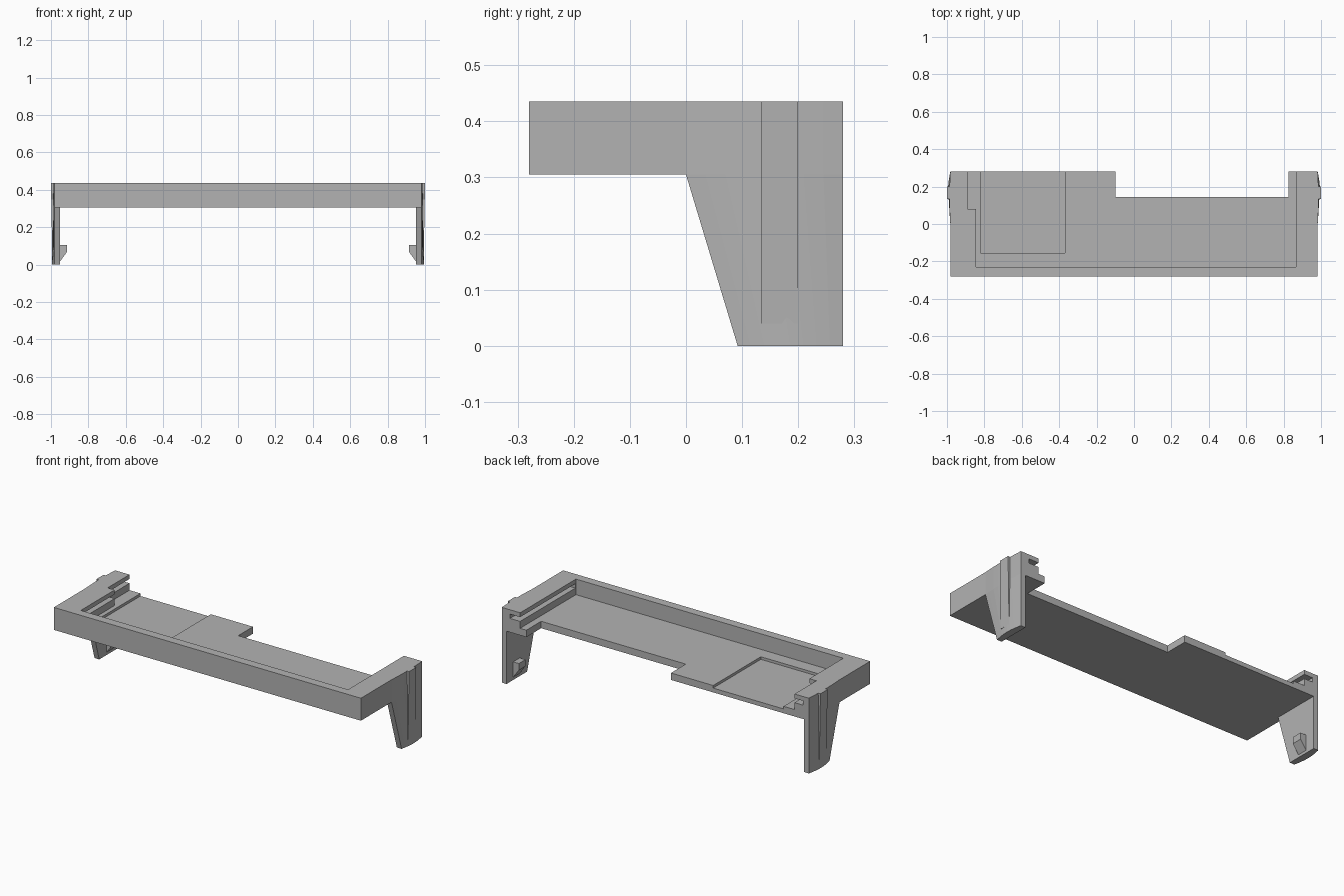
import bpy, bmesh, math
from mathutils import Vector

if "Cube" in bpy.data.objects:
    bpy.data.objects.remove(bpy.data.objects["Cube"], do_unlink=True)

grey = bpy.data.materials.new("matte_grey")
grey.use_nodes = True
colour = (0.45, 0.45, 0.45, 1)
grey.diffuse_color = colour
grey.node_tree.nodes["Principled BSDF"].inputs["Base Color"].default_value = colour

BASE, FLOOR, TOP = 0.305, 0.345, 0.435
SIDE, FRONT, BACK = 0.982, -0.28, 0.28
BEYOND = 0.4


def loft(name, rings):
    """Closed solid through rings of equal point count."""
    bm = bmesh.new()
    loops = [[bm.verts.new(p) for p in ring] for ring in rings]
    n = len(loops[0])
    bm.faces.new(loops[0])
    bm.faces.new(loops[-1])
    for a, b in zip(loops, loops[1:]):
        for i in range(n):
            j = (i + 1) % n
            bm.faces.new((a[i], a[j], b[j], b[i]))
    bmesh.ops.recalc_face_normals(bm, faces=bm.faces)
    mesh = bpy.data.meshes.new(name)
    bm.to_mesh(mesh)
    bm.free()
    mesh.materials.append(grey)
    obj = bpy.data.objects.new(name, mesh)
    bpy.context.collection.objects.link(obj)
    return obj


def slab(name, outline, z0, z1):
    return loft(name, [[(x, y, z) for x, y in outline] for z in (z0, z1)])


def block(name, x0, x1, y0, y1, z0, z1):
    return slab(name, [(x0, y0), (x1, y0), (x1, y1), (x0, y1)], z0, z1)


def carve(target, cutter):
    cutter.hide_render = True
    mod = target.modifiers.new("cut", 'BOOLEAN')
    mod.operation = 'DIFFERENCE'
    mod.solver = 'EXACT'
    mod.object = cutter
    bpy.context.view_layer.objects.active = target
    bpy.ops.object.modifier_apply(modifier=mod.name)
    bpy.data.objects.remove(cutter, do_unlink=True)


# Tray with a notched rear edge
tray = slab("tray", [(-SIDE, FRONT), (SIDE, FRONT), (SIDE, BACK), (0.825, BACK),
                     (0.825, 0.145), (-0.1, 0.145), (-0.1, BACK), (-SIDE, BACK)], BASE, TOP)

# Main hollow, open at the rear
carve(tray, slab("hollow_cutter", [(-0.845, -0.23), (0.865, -0.23), (0.865, BEYOND),
                                   (-0.89, BEYOND), (-0.89, 0.08), (-0.845, 0.08)], FLOOR, 0.5))
# Shallow recess in the floor
carve(tray, block("recess_cutter", -0.82, -0.37, -0.155, BEYOND, 0.33, 0.37))
# Sliding grooves in the side walls
carve(tray, block("groove_cutter_left", 0.8, 0.93, -0.225, BEYOND, 0.385, 0.41))
carve(tray, block("groove_cutter_right", -0.945, -0.8, -0.225, BEYOND, 0.385, 0.41))


def leg_ring(s, z, y_front, bulge, steps=8):
    """Leg section with a bowed outer face."""
    ring = [(s * 0.952, BACK, z), (s * 0.952, y_front, z)]
    for i in range(steps + 1):
        t = i / steps
        x = SIDE + bulge * math.sin(math.pi * t)
        ring.append((s * x, y_front + (BACK - y_front) * t, z))
    return ring


for s, side in ((1, "left"), (-1, "right")):
    # Tapered leg
    loft(side + "_leg", [leg_ring(s, 0, 0.092, 0.012), leg_ring(s, BASE, 0, 0.007),
                         leg_ring(s, TOP, 0, 0.005)])
    # Outer rib, fading into the foot
    rib = [(0.97, TOP), (1.0, TOP), (0.993, 0.04), (0.97, 0.04)]
    loft(side + "_rib", [[(s * x, y, z) for x, z in rib] for y in (0.135, 0.2)])
    # Inner snap hook
    hook = [(0.96, 0.105), (0.915, 0.105), (0.915, 0.067), (0.955, 0.012), (0.96, 0.012)]
    loft(side + "_hook", [[(s * x, y, z) for x, z in hook] for y in (0.16, 0.22)])
